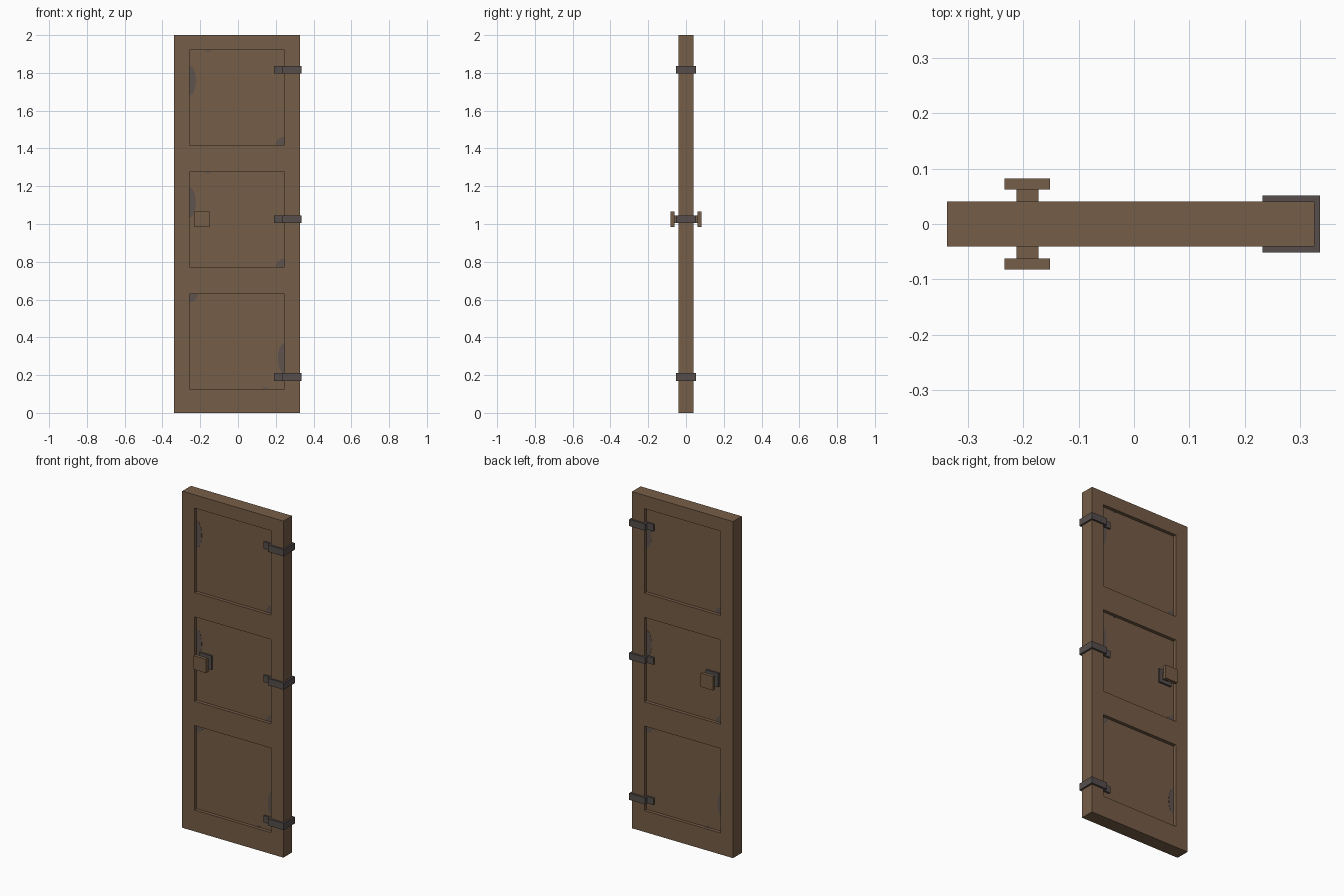
import bpy, bmesh
from math import cos, sin, pi
from mathutils import Vector

cube = bpy.data.objects.get("Cube")
if cube:
    bpy.data.objects.remove(cube, do_unlink=True)


def material(name, rgb):
    m = bpy.data.materials.new(name)
    m.use_nodes = True
    m.diffuse_color = (*rgb, 1)
    m.node_tree.nodes["Principled BSDF"].inputs["Base Color"].default_value = (*rgb, 1)
    return m


WOOD = material("brown wood", (0.18, 0.11, 0.063))
METAL = material("dark metal", (0.092, 0.076, 0.072))
STAIN = material("grey stain", (0.115, 0.088, 0.076))

# Main dimensions
LEFT, RIGHT, HALF = -0.338, 0.327, 0.041
CX, PANEL, DEPTH = -0.006, 0.251, 0.02
FLOOR = HALF - DEPTH
PANEL_Z = (0.378, 1.024, 1.67)


def finish(bm, name, mat):
    bmesh.ops.recalc_face_normals(bm, faces=bm.faces)
    mesh = bpy.data.meshes.new(name)
    bm.to_mesh(mesh)
    bm.free()
    mesh.materials.append(mat)
    ob = bpy.data.objects.new(name, mesh)
    bpy.context.collection.objects.link(ob)
    return ob


def add_box(bm, x, y, z):
    verts = bmesh.ops.create_cube(bm, size=1)["verts"]
    for v in verts:
        v.co = [(b + a) / 2 + c * (b - a) for c, (a, b) in zip(v.co, (x, y, z))]


def prism(bm, points, offset):
    """Extrude a flat outline along an offset vector."""
    face = bm.faces.new([bm.verts.new(p) for p in points])
    new = bmesh.ops.extrude_face_region(bm, geom=[face], use_keep_orig=True)["geom"]
    bmesh.ops.translate(bm, vec=offset, verts=[g for g in new if isinstance(g, bmesh.types.BMVert)])


# Door slab with three sunken panels on both sides
bm = bmesh.new()
add_box(bm, (LEFT, RIGHT), (-HALF, HALF), (0, 2))
cuts = [((s * PANEL + CX, 0, 0), (1, 0, 0)) for s in (-1, 1)]
cuts += [((0, 0, z + s * PANEL), (0, 0, 1)) for z in PANEL_Z for s in (-1, 1)]
for co, no in cuts:
    bmesh.ops.bisect_plane(bm, geom=bm.verts[:] + bm.edges[:] + bm.faces[:],
                           plane_co=co, plane_no=no)


def is_panel(face):
    c = face.calc_center_median()
    return (abs(face.normal.y) > 0.9 and abs(c.x - CX) < 0.05
            and any(abs(c.z - z) < 0.05 for z in PANEL_Z))


bm.normal_update()
panels = [f for f in bm.faces if is_panel(f)]
for f in bmesh.ops.extrude_discrete_faces(bm, faces=panels)["faces"]:
    side = 1 if f.calc_center_median().y > 0 else -1
    bmesh.ops.translate(bm, vec=(0, -side * DEPTH, 0), verts=f.verts)
finish(bm, "door_slab", WOOD)

# Hinges: a strap around the edge, stepping down into the panels
outline = [(0.337, 0), (0.337, 0.052), (0.233, 0.052), (0.233, FLOOR + 0.011),
           (0.191, FLOOR + 0.011), (0.191, FLOOR), (0.245, FLOOR),
           (0.245, HALF), (RIGHT, HALF), (RIGHT, 0)]
loop = [(x, -y) for x, y in outline[:-1]] + [(x, y) for x, y in outline[-2:0:-1]]
loop = [(x, -y) for x, y in outline[1:-1]] + [(x, y) for x, y in outline[-2:0:-1]]
for name, z in (("lower", 0.17), ("middle", 1.004), ("upper", 1.797)):
    bm = bmesh.new()
    prism(bm, [(x, y, z) for x, y in loop], Vector((0, 0, 0.04)))
    finish(bm, name + "_hinge", METAL)

# Square knobs with stems and metal back plates
KX, KZ = -0.193, 1.025


def knob_part(name, side, half_size, near, far, mat):
    bm = bmesh.new()
    add_box(bm, (KX - half_size, KX + half_size), sorted((side * near, side * far)),
            (KZ - half_size, KZ + half_size))
    finish(bm, name, mat)


for label, side in (("front", -1), ("back", 1)):
    knob_part(label + "_knob_plate", side, 0.041, FLOOR, FLOOR + 0.011, METAL)
    knob_part(label + "_knob_stem", side, 0.02, FLOOR + 0.01, 0.064, WOOD)
    knob_part(label + "_knob", side, 0.041, 0.062, 0.082, WOOD)


# Worn patches on the panel floors: arcs cut off by the panel edges
def arc(x, z, rx, rz, start, end, steps=12):
    angles = [start + (end - start) * i / steps for i in range(steps + 1)]
    return [(x + rx * cos(a), z + rz * sin(a)) for a in angles]


edge_patch = arc(-PANEL, 0.09, 0.034, 0.08, -pi / 2, pi / 2)
corner_patch = arc(PANEL, -PANEL, 0.045, 0.043, pi / 2, pi) + [(PANEL, -PANEL)]
top_patch = arc(0.1 - PANEL, PANEL, 0.015, 0.008, pi, 2 * pi)

for label, side in (("front", -1), ("back", 1)):
    bm = bmesh.new()
    for i, pz in enumerate(PANEL_Z):
        flip = -1 if i == 0 else 1      # lowest panel is turned upside down
        for patch in (edge_patch, corner_patch, top_patch):
            pts = [(CX - side * flip * x, side * FLOOR, pz + flip * z) for x, z in patch]
            prism(bm, pts, Vector((0, side * 0.001, 0)))
    finish(bm, label + "_worn_patches", STAIN)
